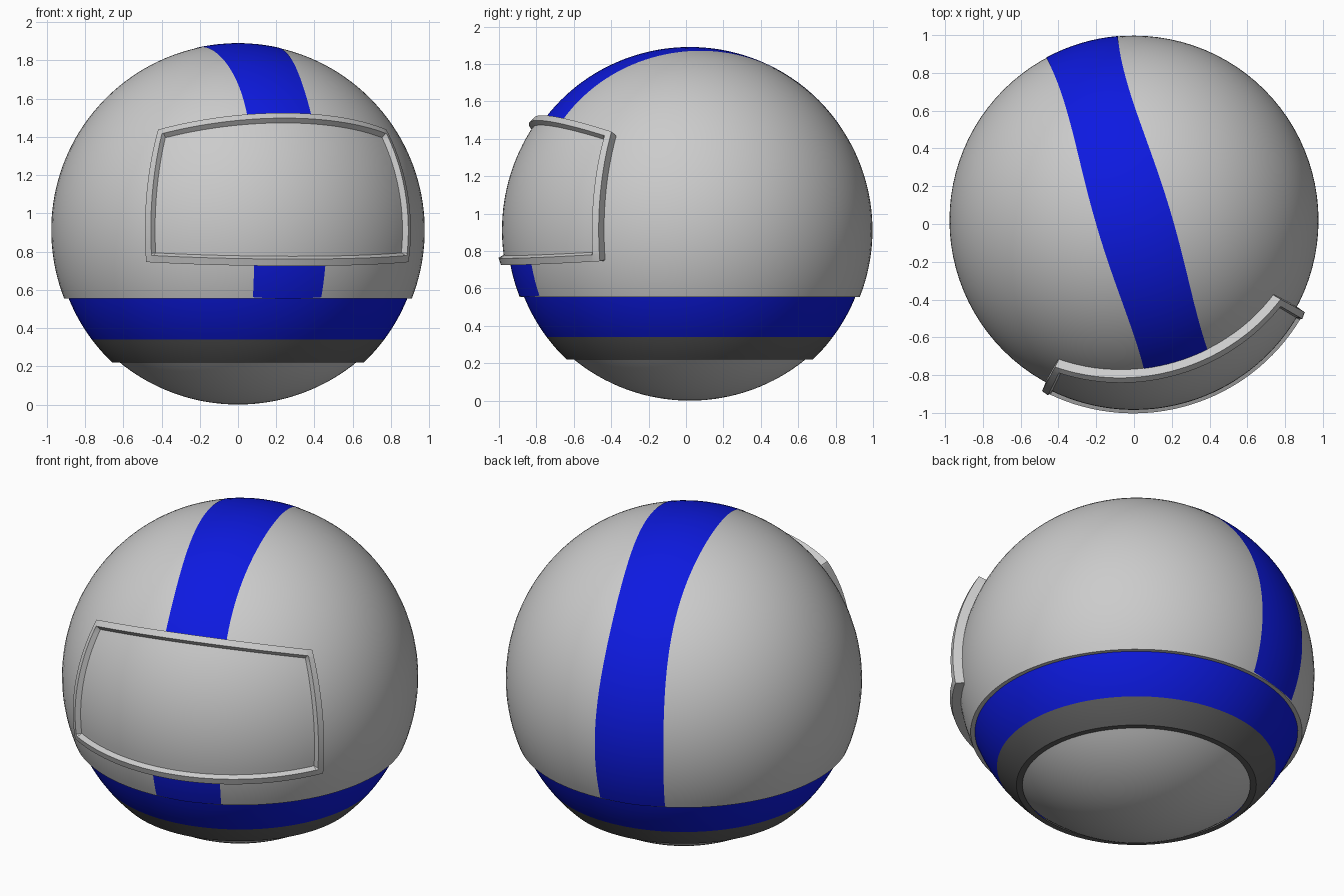
import bpy, bmesh
from math import sin, cos, sqrt, pi, radians, asin
from mathutils import Vector

if "Cube" in bpy.data.objects:
    bpy.data.objects.remove(bpy.data.objects["Cube"])

CENTRE = Vector((0, 0.02, 0.912))
R = 0.977                      # outer shell radius
R_IN = 0.955                   # radius of the collar bands
TURN = radians(16.7)           # facing direction is turned towards +x
Z_RIM = 0.555


def material(name, rgb):
    m = bpy.data.materials.new(name)
    m.diffuse_color = (*rgb, 1)
    m.use_nodes = True
    m.node_tree.nodes["Principled BSDF"].inputs["Base Color"].default_value = m.diffuse_color
    return m


BLUE = material("blue", (0.004, 0.01, 0.75))
DARK = material("dark_grey", (0.12, 0.12, 0.12))


def finish(name, bm, mat=None, angle=35):
    bmesh.ops.remove_doubles(bm, verts=bm.verts, dist=1e-5)
    bmesh.ops.recalc_face_normals(bm, faces=bm.faces)
    me = bpy.data.meshes.new(name)
    bm.to_mesh(me)
    bm.free()
    ob = bpy.data.objects.new(name, me)
    bpy.context.collection.objects.link(ob)
    if mat:
        me.materials.append(mat)
    bpy.ops.object.select_all(action='DESELECT')
    ob.select_set(True)
    bpy.context.view_layer.objects.active = ob
    bpy.ops.object.shade_smooth_by_angle(angle=radians(angle))
    return ob


def grid(name, rows, mat=None, flip_out=True):
    """Skin a table of points with quads."""
    bm = bmesh.new()
    vs = [[bm.verts.new(p) for p in row] for row in rows]
    for a, b in zip(vs, vs[1:]):
        for i in range(len(a) - 1):
            bm.faces.new((a[i], a[i + 1], b[i + 1], b[i]))
    return finish(name, bm, mat)


def arc(radius, z0, z1, n):
    """Profile points (r, z) on a sphere between two heights."""
    a0, a1 = (asin(max(-1, min(1, (z - CENTRE.z) / radius))) for z in (z0, z1))
    angs = [a0 + (a1 - a0) * i / n for i in range(n + 1)]
    return [(radius * cos(a), CENTRE.z + radius * sin(a)) for a in angs]


def revolve(name, profile, mat=None, seg=96):
    bm = bmesh.new()
    vs = [bm.verts.new((r, CENTRE.y, z)) for r, z in profile]
    es = [bm.edges.new(p) for p in zip(vs, vs[1:])]
    bmesh.ops.spin(bm, geom=vs + es, cent=(0, CENTRE.y, 0), axis=(0, 0, 1),
                   angle=2 * pi, steps=seg, use_duplicate=False)
    return finish(name, bm, mat)


# Main shell with a small ledge at its lower rim
revolve("helmet_shell", arc(R, CENTRE.z + R, Z_RIM, 48) + [(0.86, Z_RIM)])

# Blue collar band and dark neck ring
revolve("collar_band", arc(R_IN, Z_RIM + 0.005, 0.34, 10), BLUE)
revolve("neck_ring", arc(R_IN, 0.34, 0.22, 6) + [(0.625, 0.22)], DARK)

# Rounded underside
RB = 0.98
cap = [(RB * sin(a), RB * (1 - cos(a))) for a in (0.70 * i / 16 for i in range(17))]
revolve("underside", cap)

# Stripe from the front rim over the crown to the back rim
side = Vector((cos(TURN), sin(TURN), 0))
front = Vector((sin(TURN), -cos(TURN), 0))
up = Vector((0, 0, 1))
RS = R + 0.002
low = asin((Z_RIM - CENTRE.z) / RS)
rows = []
for i in range(97):
    phi = low + (pi - 2 * low) * i / 96
    half = 0.198 - 0.024 * sin(2 * phi) ** 2
    row = []
    for j in range(9):
        s = half * (j / 4 - 1)
        q = sqrt(RS * RS - s * s)
        row.append(CENTRE + side * s + front * (q * cos(phi)) + up * (q * sin(phi)))
    rows.append(row)
grid("crown_stripe", rows, BLUE)

# Visor: raised trim around a curved panel, following the sphere
DEPTH = [0.0, 0.5, 2.6, 3.2]               # degrees in from the outline
RADII = [0.95, 1.027, 1.033, 1.004]        # radius at each step


def steps(lo, hi, n):
    inner = [lo + 3.2 + (hi - lo - 6.4) * i / n for i in range(1, n)]
    return [lo + d for d in DEPTH] + inner + [hi - d for d in reversed(DEPTH)]


NU, NV = 32, 20
us = steps(-45.5, 45.5, NU)
rows = []
for i, u in enumerate(us):
    k = (u / 45.5) ** 2
    vs = steps(-11.0 + 1.2 * k, 37.2 - 6.0 * k, NV)
    row = []
    for j, v in enumerate(vs):
        d = min(i, len(us) - 1 - i, j, len(vs) - 1 - j, 3)
        az, el = radians(u), radians(v)
        n = (side * sin(az) + front * cos(az)) * cos(el) + up * sin(el)
        row.append(CENTRE + n * RADII[d])
    rows.append(row)
grid("visor", rows)
